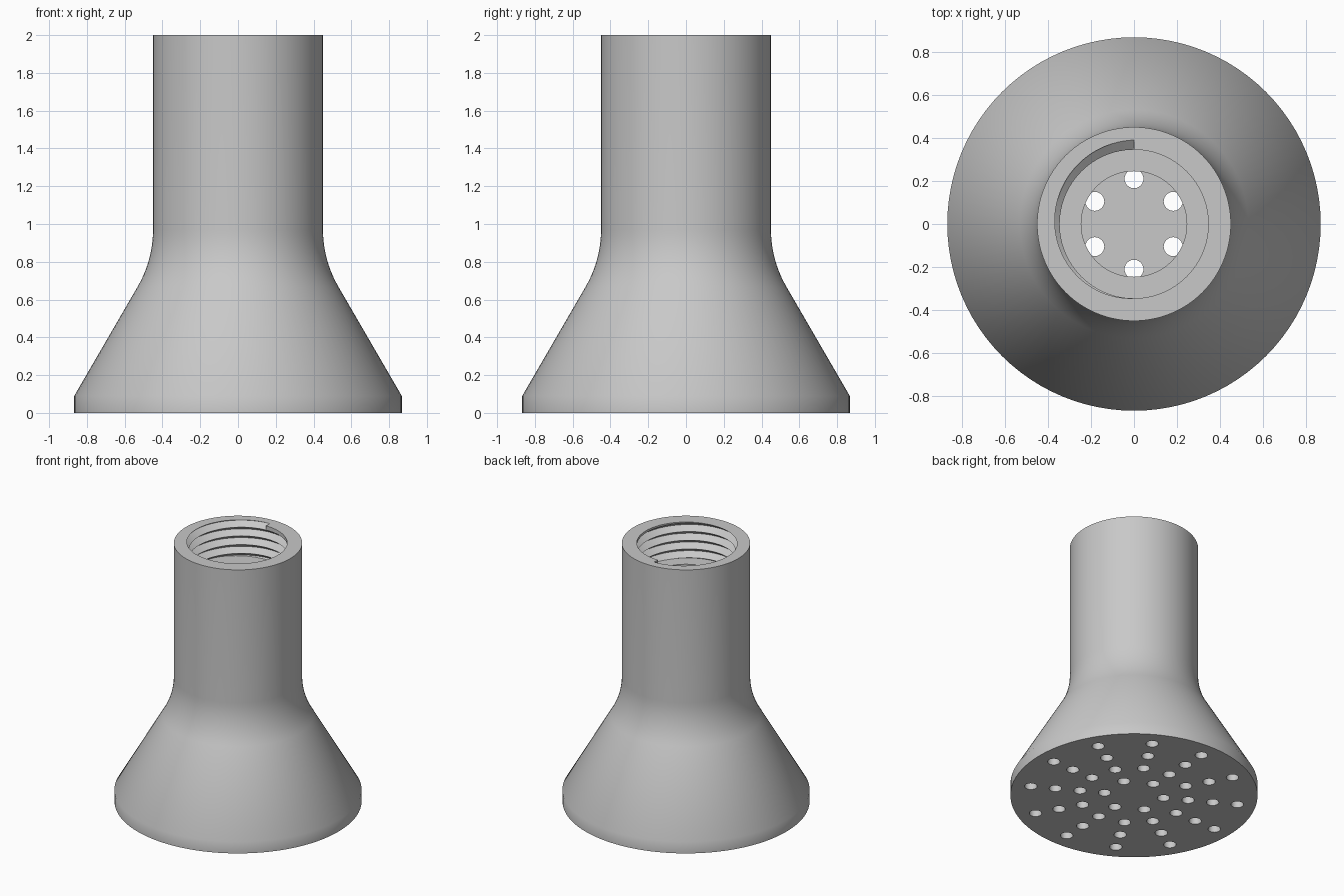
import bpy, bmesh
from math import sin, cos, pi, radians

cube = bpy.data.objects.get("Cube")
if cube:
    bpy.data.objects.remove(cube, do_unlink=True)

SEGMENTS = 96
TOP, LEDGE, PLATE = 2.0, 1.72, 0.09
BASE_R, NECK_R = 0.867, 0.45
MINOR, MAJOR, PITCH = 0.345, 0.39, 0.0675
THROAT = 0.245
HOLE_R = 0.044

# Single matte grey
grey = bpy.data.materials.new("light_grey")
grey.use_nodes = True
colour = (0.58, 0.58, 0.58, 1)
grey.diffuse_color = colour
grey.node_tree.nodes["Principled BSDF"].inputs["Base Color"].default_value = colour


def new_object(name, bm):
    mesh = bpy.data.meshes.new(name)
    bm.to_mesh(mesh)
    bm.free()
    mesh.materials.append(grey)
    obj = bpy.data.objects.new(name, mesh)
    bpy.context.collection.objects.link(obj)
    return obj


def bore_radius(phi, z):
    """V-shaped helical groove that starts at the rim and winds down."""
    depth = 0
    for turn in range(8):
        root = TOP - PITCH * (phi / (2 * pi) + turn)
        depth = max(depth, 1 - abs(z - root) / (PITCH / 2))
    return MINOR + (MAJOR - MINOR) * depth


# Outer profile: base band, cone, concave fillet into the neck
fillet = 0.6
outer = [(0, 0), (BASE_R, 0), (BASE_R, PLATE)]
for i in range(11):
    a = radians(30 - 3 * i)
    outer.append((NECK_R + fillet * (1 - cos(a)), 0.97 - fillet * sin(a)))
outer += [(NECK_R, TOP), (MAJOR, TOP)]
# Inner profile below the thread: ledge, throat, hollow cone, plate top
inner = [(THROAT, LEDGE), (THROAT, 1.03), (0.79, PLATE), (0, PLATE)]

# Sweep the section around the axis, with thread rows following the helix
bm = bmesh.new()
columns = []
for j in range(SEGMENTS + 1):
    phi = 2 * pi * j / SEGMENTS
    bore = []
    for s in range(-2, 11):
        z = TOP - PITCH * (phi / (2 * pi) + s / 2)
        z = min(TOP, max(LEDGE, z))
        bore.append((bore_radius(phi, z), z))
    columns.append([bm.verts.new((-r * sin(phi), r * cos(phi), z))
                    for r, z in outer + bore + inner])
for a, b in zip(columns, columns[1:]):
    for k in range(len(a) - 1):
        bm.faces.new((a[k], b[k], b[k + 1], a[k + 1]))
# End wall of the groove at the rim
start = len(outer)
bm.faces.new((columns[0][start], columns[-1][start], columns[-1][start + 1]))
bmesh.ops.remove_doubles(bm, verts=bm.verts, dist=0.00002)
bmesh.ops.dissolve_degenerate(bm, edges=bm.edges, dist=0.00002)
# Turn the fans of the plate into single flat faces
poles = [v for v in bm.verts if v.co.xy.length < 0.001]
bmesh.ops.dissolve_verts(bm, verts=poles)
bmesh.ops.recalc_face_normals(bm, faces=bm.faces)
body = new_object("shower_head_body", bm)

# Spray holes in concentric rings
bm = bmesh.new()
for radius, count in ((0.21, 6), (0.385, 12), (0.56, 12), (0.735, 12)):
    for i in range(count):
        a = pi / 2 + 2 * pi * i / count
        made = bmesh.ops.create_cone(bm, cap_ends=True, segments=24,
                                     radius1=HOLE_R, radius2=HOLE_R, depth=0.15)
        bmesh.ops.translate(bm, verts=made["verts"],
                            vec=(radius * cos(a), radius * sin(a), 0.025))
cutter = new_object("spray_hole_cutter", bm)
cutter.hide_render = True

cut = body.modifiers.new("spray_holes", 'BOOLEAN')
cut.operation = 'DIFFERENCE'
cut.solver = 'EXACT'
cut.object = cutter
for obj in bpy.context.selected_objects:
    obj.select_set(False)
bpy.context.view_layer.objects.active = body
body.select_set(True)
bpy.ops.object.modifier_apply(modifier=cut.name)
bpy.data.objects.remove(cutter, do_unlink=True)
bpy.ops.object.shade_smooth_by_angle(angle=radians(35))
